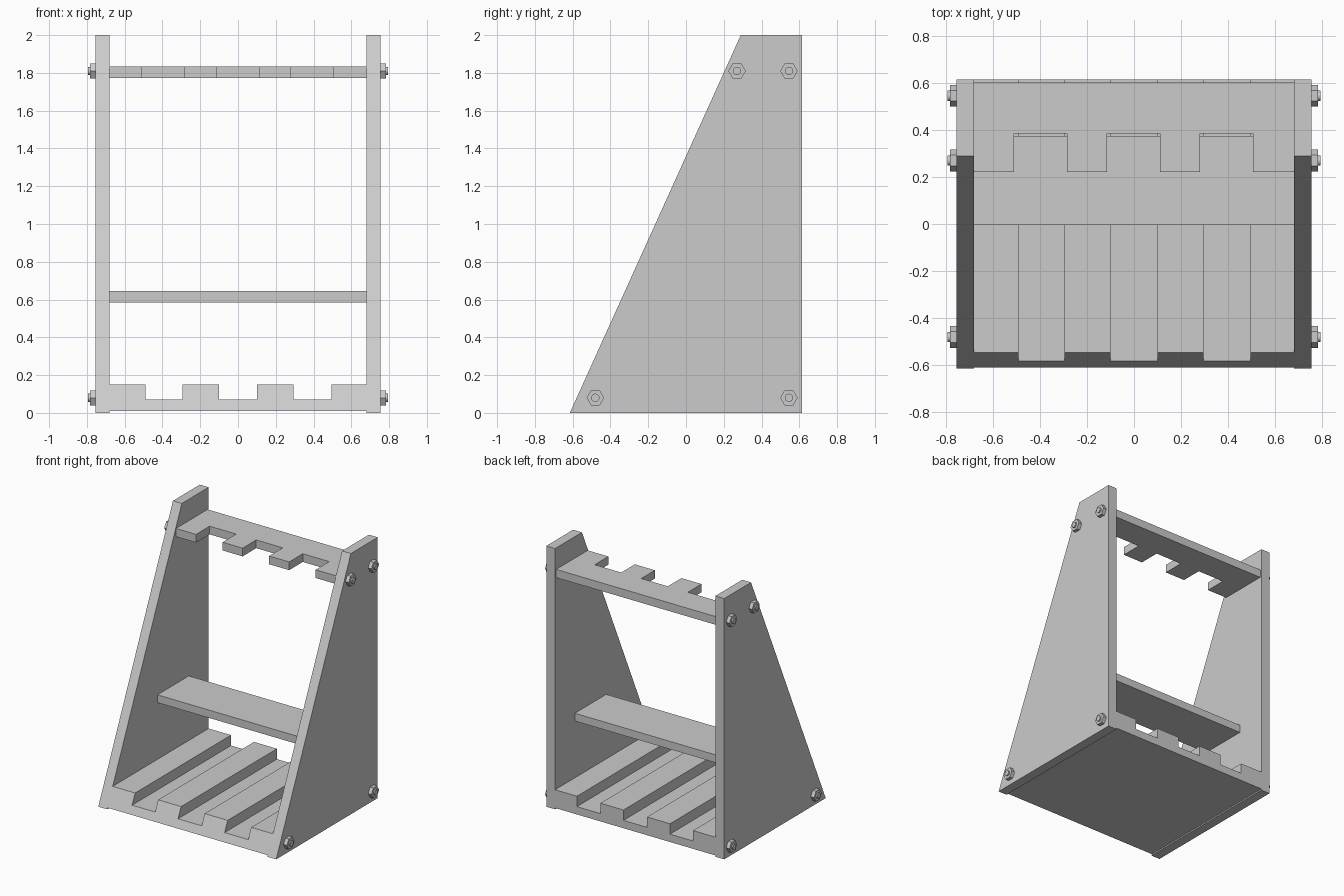
import bpy, bmesh, math
from mathutils import Vector

if "Cube" in bpy.data.objects:
    bpy.data.objects.remove(bpy.data.objects["Cube"])


def extrude(name, points, direction):
    """Solid made by sweeping a flat 3D outline along a vector."""
    bm = bmesh.new()
    face = bm.faces.new([bm.verts.new(p) for p in points])
    new = bmesh.ops.extrude_face_region(bm, geom=[face])["geom"]
    bmesh.ops.translate(bm, vec=Vector(direction),
                        verts=[g for g in new if isinstance(g, bmesh.types.BMVert)])
    bmesh.ops.recalc_face_normals(bm, faces=bm.faces)
    mesh = bpy.data.meshes.new(name)
    bm.to_mesh(mesh)
    bm.free()
    obj = bpy.data.objects.new(name, mesh)
    bpy.context.collection.objects.link(obj)
    return obj


def comb(slots, outer, inner):
    """Notched edge running from -INNER to +INNER as (x, level) pairs."""
    pts = [(-INNER, outer)]
    for a, b in slots:
        pts += [(a, outer), (a, inner), (b, inner), (b, outer)]
    return pts + [(INNER, outer)]


def ring(y, z, x, radius, sides):
    return [(x, y + radius * math.cos(2 * math.pi * i / sides),
             z + radius * math.sin(2 * math.pi * i / sides)) for i in range(sides)]


INNER, OUTER = 0.68, 0.755
BACK = 0.615
SLOPE = (0.29 + BACK) / 2      # y run per unit height of the leaning front edge

# Side panels and their bolts
panel = [(-BACK, 0), (BACK, 0), (BACK, 2), (0.29, 2)]
bolts = [(0.27, 1.81), (0.545, 1.81), (-0.48, 0.08), (0.545, 0.08)]
for side, s in (("left", -1), ("right", 1)):
    extrude(f"{side}_panel", [(s * INNER, y, z) for y, z in panel],
            (s * (OUTER - INNER), 0, 0))
    for i, (y, z) in enumerate(bolts, 1):
        extrude(f"{side}_nut_{i}", ring(y, z, s * OUTER, 0.046, 6), (s * 0.028, 0, 0))
        end = extrude(f"{side}_bolt_end_{i}", ring(y, z, s * OUTER, 0.022, 16),
                      (s * 0.038, 0, 0))
        for p in end.data.polygons:
            p.use_smooth = len(p.vertices) == 4

# Grooved base, front face leaning with the panels
base_edge = comb([(-0.49, -0.295), (-0.1, 0.1), (0.295, 0.495)], 0.15, 0.07)
base = extrude("grooved_base",
               [(x, BACK, z) for x, z in base_edge + [(INNER, 0.01), (-INNER, 0.01)]],
               (0, -2 * BACK, 0))
for v in base.data.vertices:
    if v.co.y < 0:
        v.co.y = -BACK + SLOPE * v.co.z

# Plain middle shelf
extrude("middle_shelf",
        [(-INNER, -0.005, 0.585), (INNER, -0.005, 0.585),
         (INNER, 0.375, 0.585), (-INNER, 0.375, 0.585)], (0, 0, 0.06))

# Notched top rack
rack_edge = comb([(-0.51, -0.285), (-0.115, 0.11), (0.28, 0.505)], 0.22, 0.385)
extrude("notched_rack",
        [(x, y, 1.772) for x, y in rack_edge + [(INNER, 0.602), (-INNER, 0.602)]],
        (0, 0, 0.063))
